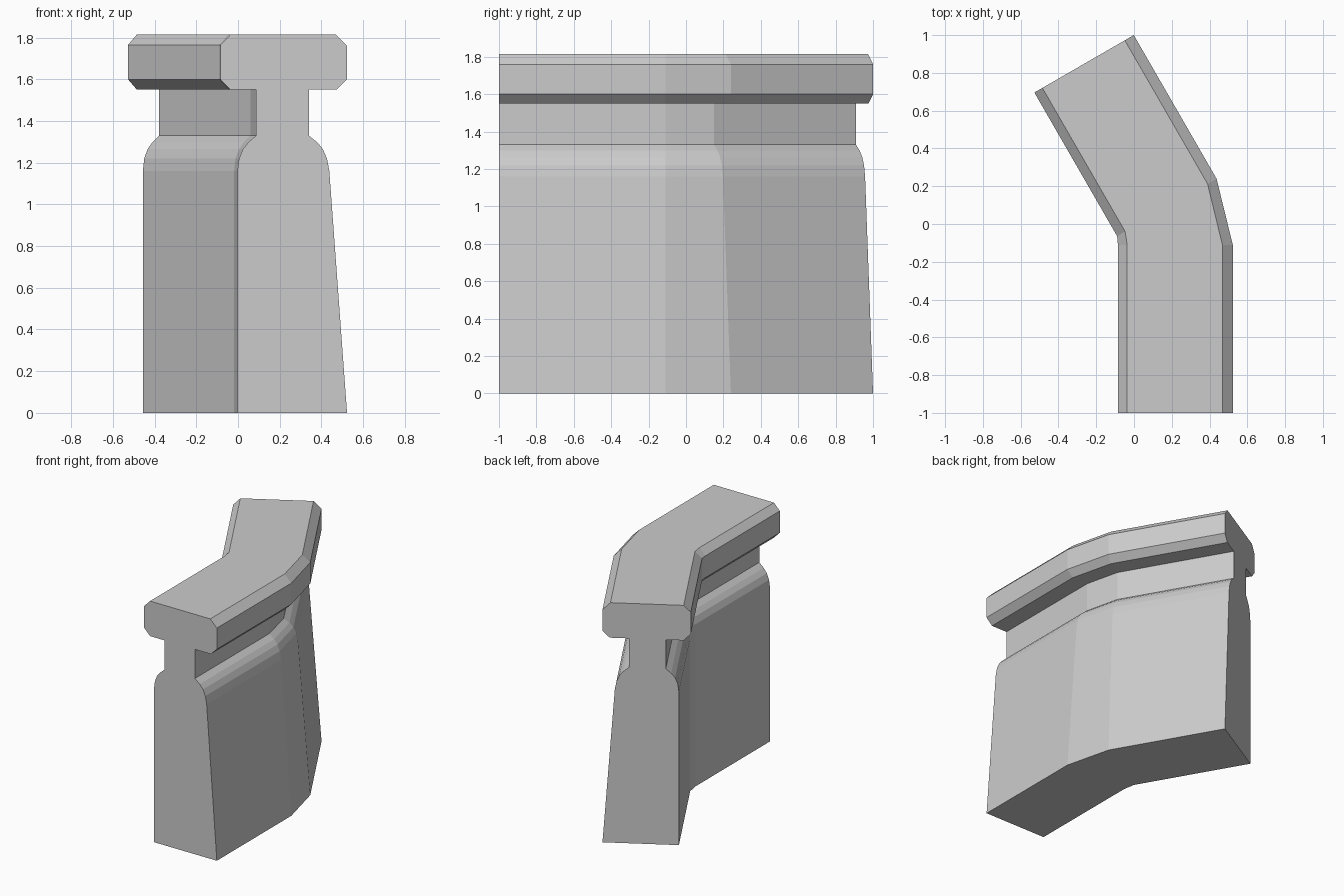
import bpy, bmesh
from math import radians, sin, cos
from mathutils import Vector

if "Cube" in bpy.data.objects:
    bpy.data.objects.remove(bpy.data.objects["Cube"])

# Wall cross-section (x, z), seen from the front, counter-clockwise
right = [(0.523, 0), (0.438, 1.16), (0.427, 1.22), (0.407, 1.265), (0.38, 1.298), (0.34, 1.33),
         (0.34, 1.55), (0.473, 1.55), (0.523, 1.60), (0.523, 1.76), (0.468, 1.815)]
left = [(-0.036, 1.815), (-0.085, 1.765), (-0.085, 1.60), (-0.036, 1.55), (0.087, 1.55),
        (0.087, 1.33), (0.05, 1.298), (0.023, 1.265), (0.005, 1.22), (-0.003, 1.16), (-0.003, 0)]
profile = right + left
OUTER = 0.523

# Stations along the bend: outer edge position and turn angle
stations = [((0.523, -1.0), 0), ((0.523, -0.11), 0),
            ((0.437, 0.24), 30), ((-0.001, 1.0), 30)]

bm = bmesh.new()
rings = []
for (px, py), deg in stations:
    a = radians(deg)
    rings.append([bm.verts.new(Vector((px + (x - OUTER) * cos(a),
                                       py + (x - OUTER) * sin(a), z)))
                  for x, z in profile])

# Skin between stations, then close both ends
n = len(profile)
for r0, r1 in zip(rings, rings[1:]):
    for i in range(n):
        j = (i + 1) % n
        bm.faces.new((r0[i], r1[i], r1[j], r0[j]))
bm.faces.new(rings[0])
bm.faces.new(rings[-1][::-1])
bmesh.ops.recalc_face_normals(bm, faces=bm.faces)

mesh = bpy.data.meshes.new("bent_parapet_wall")
bm.to_mesh(mesh)
bm.free()
wall = bpy.data.objects.new("bent_parapet_wall", mesh)
bpy.context.collection.objects.link(wall)
